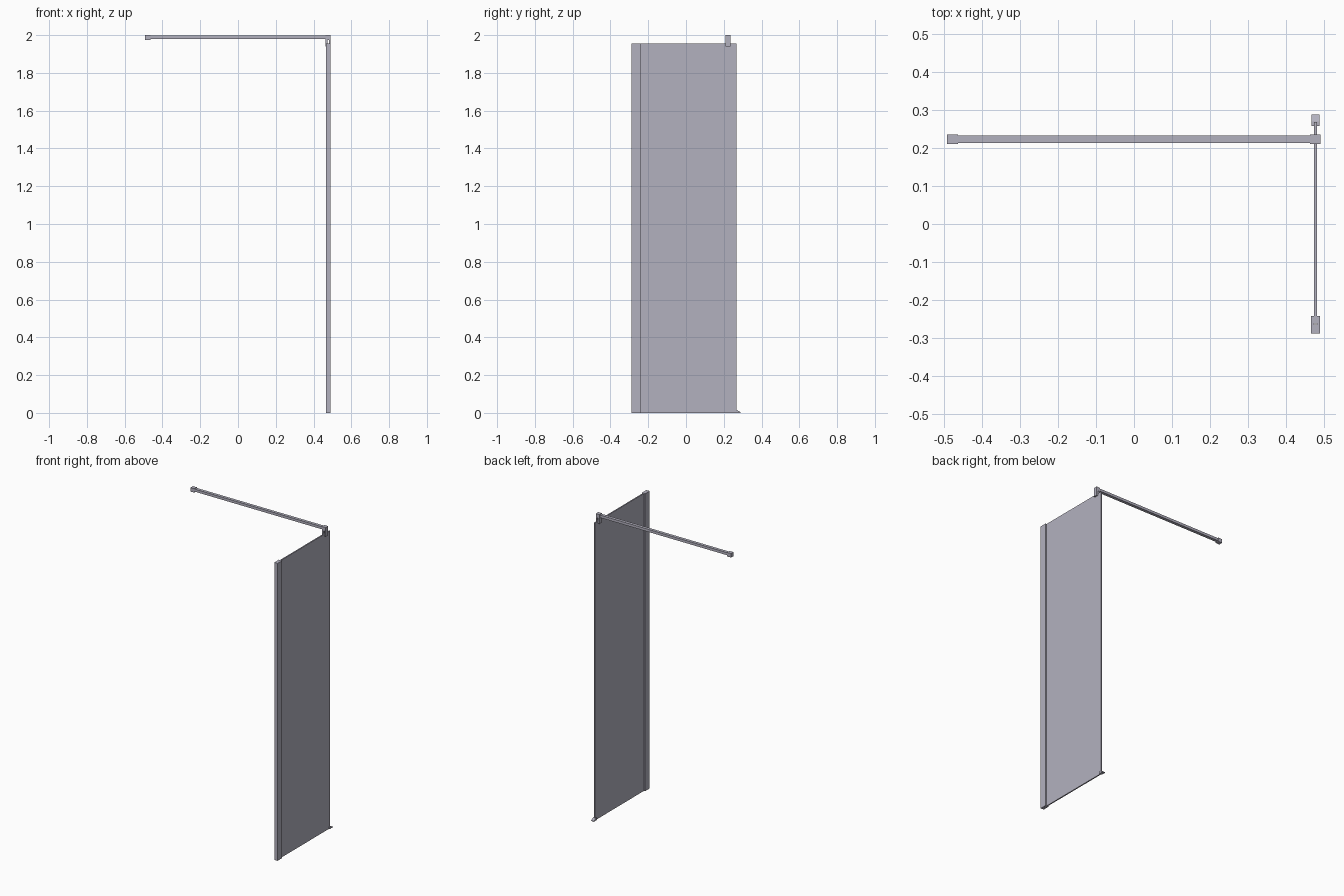
import bpy
import bmesh
from mathutils import Vector

default = bpy.data.objects.get("Cube")
if default:
    bpy.data.objects.remove(default, do_unlink=True)

# Single satin grey finish
grey = bpy.data.materials.new("lavender_grey")
grey.use_nodes = True
colour = (0.45, 0.44, 0.52, 1)
grey.diffuse_color = colour
grey.node_tree.nodes["Principled BSDF"].inputs["Base Color"].default_value = colour


def finish(name, bm):
    bmesh.ops.recalc_face_normals(bm, faces=bm.faces)
    mesh = bpy.data.meshes.new(name)
    bm.to_mesh(mesh)
    bm.free()
    mesh.materials.append(grey)
    obj = bpy.data.objects.new(name, mesh)
    bpy.context.collection.objects.link(obj)
    return obj


def box(name, low, high):
    """Box between two opposite corners."""
    low, high = Vector(low), Vector(high)
    bm = bmesh.new()
    bmesh.ops.create_cube(bm, size=1)
    for v in bm.verts:
        v.co = (low + high) / 2 + v.co * (high - low)
    return finish(name, bm)


def prism(name, outline, axis, start, end):
    """Extrude an outline along z, or a (y, z) outline along x."""
    bm = bmesh.new()
    place = (lambda a, b: (start, a, b)) if axis == "x" else (lambda a, b: (a, b, start))
    face = bm.faces.new([bm.verts.new(place(a, b)) for a, b in outline])
    extruded = bmesh.ops.extrude_face_region(bm, geom=[face])["geom"]
    step = Vector((end - start, 0, 0)) if axis == "x" else Vector((0, 0, end - start))
    bmesh.ops.translate(bm, vec=step, verts=[g for g in extruded if isinstance(g, bmesh.types.BMVert)])
    return finish(name, bm)


PANEL_X = 0.478
TOP = 1.955
BAR_Y = 0.223

# Upright sheet
box("glass_panel", (PANEL_X - 0.004, -0.262, 0), (PANEL_X + 0.004, 0.268, TOP))

# Wall channel: U section gripping the sheet, open toward the back
outer, inner = 0.012, 0.004
channel = [(-outer, -0.288), (outer, -0.288), (outer, -0.242), (inner, -0.242),
           (inner, -0.264), (-inner, -0.264), (-inner, -0.242), (-outer, -0.242)]
prism("wall_channel", [(PANEL_X + x, y) for x, y in channel], "z", 0, TOP)

# Floor foot: wedge at the free lower corner of the sheet
prism("floor_foot", [(0.258, 0), (0.288, 0), (0.288, 0.004), (0.27, 0.015), (0.258, 0.015)],
      "x", PANEL_X - 0.01, PANEL_X + 0.01)

# Support bar with a bracket at each end
box("support_bar", (-0.47, BAR_Y - 0.01, 1.98), (0.47, BAR_Y + 0.01, 1.997))
box("wall_bracket", (-0.493, BAR_Y - 0.013, 1.974), (-0.464, BAR_Y + 0.013, 2))
box("bracket_cap", (0.464, BAR_Y - 0.013, 1.974), (0.491, BAR_Y + 0.013, 2))
for side, x in (("left", 0.482), ("right", 0.464)):
    box(f"clamp_jaw_{side}", (x, BAR_Y - 0.013, 1.94), (x + (0.009 if x > PANEL_X else 0.01), BAR_Y + 0.013, 1.974))
